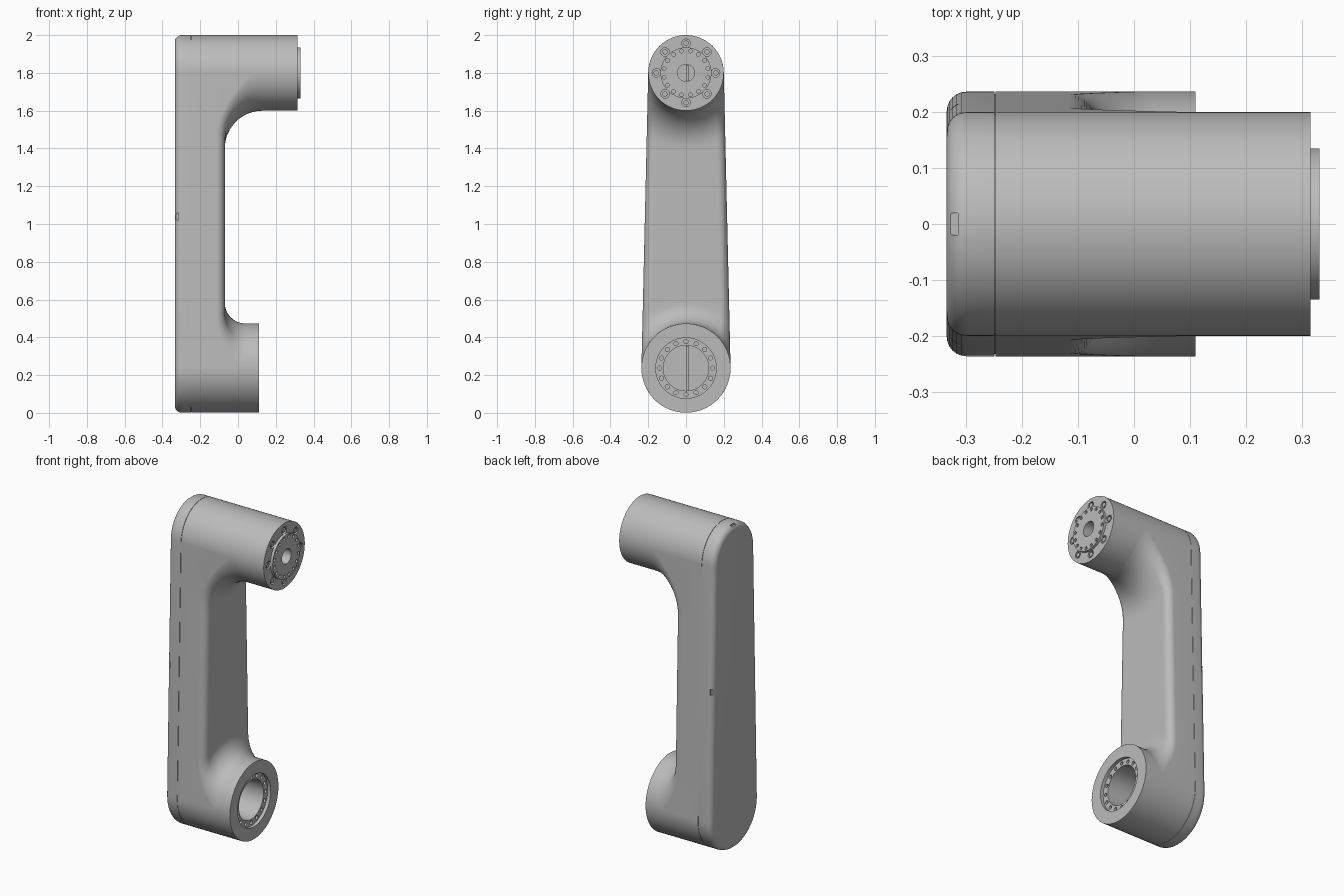
import bpy, bmesh
from math import sin, cos, pi, asin, sqrt, hypot, radians
from mathutils import Matrix

if "Cube" in bpy.data.objects:
    bpy.data.objects.remove(bpy.data.objects["Cube"])

# Main dimensions: two round hubs joined by a tapered arm
Z0, R0, END0, FILLET0 = 0.237, 0.236, 0.11, 0.11
Z1, R1, END1, FILLET1 = 1.8, 0.2, 0.315, 0.2
BACK, SEAM, FRONT, ROUND = -0.334, -0.247, -0.07, 0.045
TILT = asin((R0 - R1) / (Z1 - Z0))


def material(name, value):
    m = bpy.data.materials.new(name)
    m.use_nodes = True
    colour = (value, value, value, 1)
    m.diffuse_color = colour
    m.node_tree.nodes["Principled BSDF"].inputs["Base Color"].default_value = colour
    return m


GREY = material("plain grey", 0.5)


def make(name, bm):
    bmesh.ops.remove_doubles(bm, verts=bm.verts, dist=1e-5)
    bmesh.ops.recalc_face_normals(bm, faces=bm.faces)
    mesh = bpy.data.meshes.new(name)
    bm.to_mesh(mesh)
    bm.free()
    mesh.materials.append(GREY)
    obj = bpy.data.objects.new(name, mesh)
    bpy.context.collection.objects.link(obj)
    return obj


def activate(obj):
    bpy.ops.object.select_all(action='DESELECT')
    obj.select_set(True)
    bpy.context.view_layer.objects.active = obj


def smooth(obj):
    activate(obj)
    bpy.ops.object.shade_smooth_by_angle(angle=radians(32))


def cut(obj, cutter_bm):
    cutter = make("cutter", cutter_bm)
    cutter.hide_render = True
    mod = obj.modifiers.new("cut", 'BOOLEAN')
    mod.object, mod.solver = cutter, 'EXACT'
    activate(obj)
    bpy.ops.object.modifier_apply(modifier=mod.name)
    bpy.data.objects.remove(cutter)


def lathe(name, profile, z, steps=64):
    """Turn (x, radius) points around the hub axis."""
    bm = bmesh.new()
    verts = [bm.verts.new((x, 0, z + r)) for x, r in profile]
    edges = [bm.edges.new(pair) for pair in zip(verts, verts[1:])]
    bmesh.ops.spin(bm, geom=verts + edges, cent=(0, 0, z), axis=(1, 0, 0),
                   angle=2 * pi, steps=steps, use_merge=True)
    return make(name, bm)


def studs(count, ring, radius, x, depth, z, phase=0):
    """Ring of small cylinders along the hub axis."""
    bm = bmesh.new()
    for i in range(count):
        a = 2 * pi * i / count + phase
        place = Matrix.Translation((x, ring * cos(a), z + ring * sin(a)))
        bmesh.ops.create_cone(bm, cap_ends=True, segments=16, radius1=radius, radius2=radius,
                              depth=depth, matrix=place @ Matrix.Rotation(pi / 2, 4, 'Y'))
    return bm


def outline_slab(x0, x1, inset=0, n=32):
    """Tapered stadium prism between two x positions."""
    bm = bmesh.new()
    pts = []
    for z, r, start, sweep in ((Z0, R0, pi - TILT, pi + 2 * TILT), (Z1, R1, TILT, pi - 2 * TILT)):
        for i in range(n + 1):
            a = start + sweep * i / n
            pts.append(((r - inset) * cos(a), z + (r - inset) * sin(a)))
    face = bm.faces.new([bm.verts.new((x0, y, z)) for y, z in pts])
    out = bmesh.ops.extrude_face_region(bm, geom=[face])
    for v in out["geom"]:
        if isinstance(v, bmesh.types.BMVert):
            v.co.x = x1
    return bm


# Back cover with rounded rim and four pry notches
bm = outline_slab(BACK, SEAM - 0.002)
bmesh.ops.recalc_face_normals(bm, faces=bm.faces)
rim = [e for e in bm.edges if all(abs(v.co.x - BACK) < 1e-5 for v in e.verts)]
bmesh.ops.bevel(bm, geom=rim, offset=0.035, segments=6, profile=0.5, affect='EDGES')
back_cover = make("back_cover", bm)
notches = bmesh.new()
mid_y = R0 - 0.018
for y, z, sy, sz in ((0, 2, .04, .03), (0, 0, .04, .03), (mid_y, 1.04, .03, .035), (-mid_y, 1.04, .03, .035)):
    bmesh.ops.create_cube(notches, size=1, matrix=Matrix.Translation((-0.322, y, z))
                          @ Matrix.Diagonal((0.016, sy, sz, 1)))
cut(back_cover, notches)
smooth(back_cover)
make("seam_core", outline_slab(SEAM - 0.005, SEAM + 0.003, 0.004))


# Arm skin: a rounded plate flowing up into both hubs
def quarter(distance, radius):
    """Height of a concave quarter circle at a distance from its wall."""
    k = max(0, radius - max(0, distance))
    return radius - sqrt(radius * radius - k * k)


def arm_x(y, z):
    edge = R0 - abs(y) * cos(TILT) - (z - Z0) * sin(TILT)
    return (FRONT - quarter(edge, ROUND) + quarter(hypot(y, z - Z0) - R0, FILLET0)
            + quarter(hypot(y, z - Z1) - R1, FILLET1))


STEPS, MID, COLS = 12, 26, 56
ease = [1 - cos(pi / 2 * k / STEPS) for k in range(STEPS + 1)]
bm = bmesh.new()
grid = []
for c in range(COLS + 1):
    s = c / COLS
    a0 = TILT + (pi - 2 * TILT) * s
    a1 = TILT - (pi + 2 * TILT) * s
    y0, z0 = R0 * cos(a0), Z0 + R0 * sin(a0)
    y1, z1 = R1 * cos(a1), Z1 + R1 * sin(a1)
    length = hypot(y1 - y0, z1 - z0)
    low, high = FILLET0 / length, 1 - FILLET1 / length
    rows = [low * k for k in ease]
    rows += [low + (high - low) * k / MID for k in range(1, MID)]
    rows += [1 - (1 - high) * k for k in reversed(ease)]
    column = []
    for t in rows:
        y, z = y0 + (y1 - y0) * t, z0 + (z1 - z0) * t
        column.append(bm.verts.new((arm_x(y, z), y, z)))
    grid.append(column)
# Side walls run straight back to the seam
for at, col in ((0, grid[0]), (len(grid) + 1, grid[-1])):
    grid.insert(at, [bm.verts.new((SEAM, v.co.y, v.co.z)) for v in col])
for a, b in zip(grid, grid[1:]):
    for j in range(len(a) - 1):
        bm.faces.new((a[j], b[j], b[j + 1], a[j + 1]))
smooth(make("arm", bm))

# Lower hub with stepped bore and a ring of bolt holes
lower_hub = lathe("lower_hub", [(SEAM, 0), (SEAM, R0), (END0, R0), (END0, 0.16), (END0 - 0.02, 0.16),
                                (END0 - 0.02, 0.12), (SEAM + 0.01, 0.12), (SEAM + 0.01, 0)], Z0)
cut(lower_hub, studs(16, 0.14, 0.011, END0 - 0.02, 0.03, Z0))
smooth(lower_hub)

# Upper hub with scalloped screw pockets around its face
upper_hub = lathe("upper_hub", [(SEAM, 0), (SEAM, R1), (END1, R1), (END1, 0.045),
                                (SEAM + 0.01, 0.045), (SEAM + 0.01, 0)], Z1)
cut(upper_hub, studs(8, 0.156, 0.023, END1, 0.03, Z1))
smooth(upper_hub)
smooth(make("pocket_screws", studs(8, 0.158, 0.014, END1 - 0.008, 0.014, Z1)))

# Raised output flange with small holes
flange = lathe("output_flange", [(END1 - 0.02, 0.045), (END1 - 0.02, 0.135), (0.331, 0.135),
                                 (0.331, 0.045), (END1 - 0.02, 0.045)], Z1)
cut(flange, studs(16, 0.118, 0.01, 0.331, 0.02, Z1, pi / 16))
smooth(flange)

# Thin ribs on the floors of the two bores
for name, z, half in (("lower_rib", Z0, 0.118), ("upper_rib", Z1, 0.043)):
    bm = bmesh.new()
    bmesh.ops.create_cube(bm, size=1, matrix=Matrix.Translation((SEAM + 0.015, 0.007, z))
                          @ Matrix.Diagonal((0.012, 0.014, 2 * half, 1)))
    make(name, bm)
